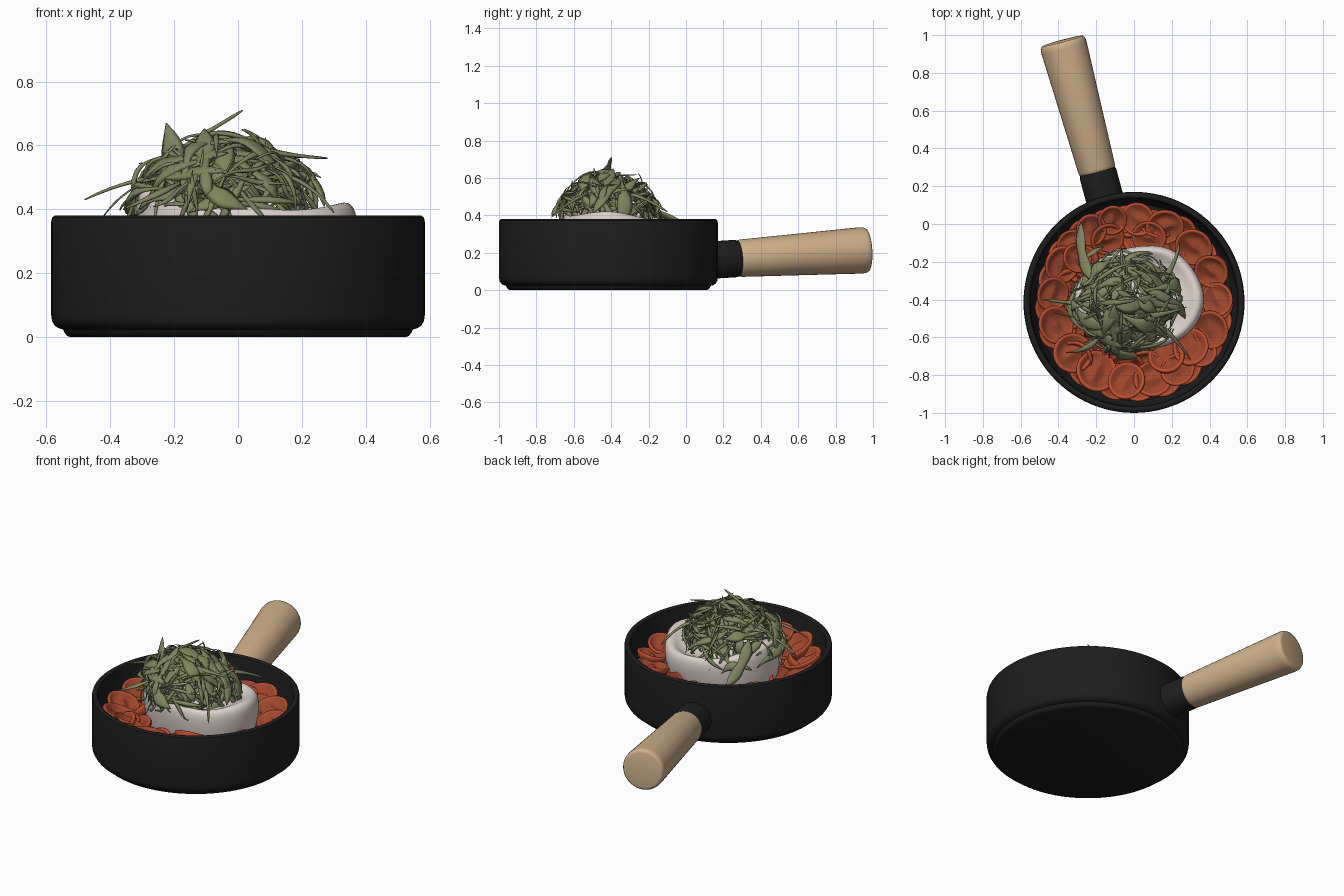
import bpy, bmesh, math, random
from mathutils import Vector, Matrix

if "Cube" in bpy.data.objects:
    bpy.data.objects.remove(bpy.data.objects["Cube"])

random.seed(7)
C = Vector((0, -0.415, 0))          # pan centre


def mat(name, rgb):
    m = bpy.data.materials.new(name)
    m.diffuse_color = (*rgb, 1)
    m.use_nodes = True
    m.node_tree.nodes["Principled BSDF"].inputs["Base Color"].default_value = m.diffuse_color
    return m


BLACK = mat("black_iron", (0.0125, 0.0125, 0.0127))
WOOD = mat("pale_wood", (0.62, 0.43, 0.255))
RED = mat("tomato_skin", (0.50, 0.075, 0.03))
CUT = mat("tomato_cut", (0.34, 0.06, 0.025))
WHITE = mat("soft_cheese", (0.72, 0.64, 0.59))
GREEN = mat("herb_green", (0.21, 0.23, 0.11))


def finish(bm, name, mats, angle=50, subsurf=0):
    bmesh.ops.recalc_face_normals(bm, faces=bm.faces[:])
    me = bpy.data.meshes.new(name)
    bm.to_mesh(me)
    bm.free()
    for m in mats:
        me.materials.append(m)
    for p in me.polygons:
        p.use_smooth = True
    me.set_sharp_from_angle(angle=math.radians(angle))
    ob = bpy.data.objects.new(name, me)
    bpy.context.collection.objects.link(ob)
    if subsurf:
        s = ob.modifiers.new("smooth", 'SUBSURF')
        s.levels = s.render_levels = subsurf
    return ob


def rings_to_faces(bm, rings, idx=lambda i: 0, close=True):
    for i in range(len(rings) - 1):
        a, b = rings[i], rings[i + 1]
        n = len(a)
        for k in range(n):
            f = bm.faces.new((a[k], a[(k + 1) % n], b[(k + 1) % n], b[k]))
            f.material_index = idx(i)
    if close:
        bm.faces.new(rings[0][::-1])
        f = bm.faces.new(rings[-1])
        f.material_index = idx(len(rings) - 1)


def lathe(bm, prof, n, M, idx=lambda i: 0, wob=None):
    rings = []
    for j, (r, z) in enumerate(prof):
        ring = []
        for k in range(n):
            a = 2 * math.pi * k / n
            dz = wob(j, a) if wob else 0
            ring.append(bm.verts.new(M @ Vector((r * math.cos(a), r * math.sin(a), z + dz))))
        rings.append(ring)
    rings_to_faces(bm, rings, idx)


# Pan body with foot and rounded rim
bm = bmesh.new()
lathe(bm, [(.525, 0), (.535, .004), (.543, .014), (.548, .024), (.56, .027), (.574, .036), (.582, .05),
           (.585, .07), (.585, .36), (.582, .374), (.574, .38), (.562, .38), (.553, .374), (.549, .36),
           (.54, .08), (.52, .05)], 96, Matrix.Translation(C))
finish(bm, "pan", [BLACK], 40)

# Collar and wooden handle share one slightly rising axis
start, end = Vector((-.193, .275, .17)), Vector((-.38, .969, .215))
axis = end - start
L = axis.length
M = Matrix.Translation(start) @ axis.to_track_quat('Z', 'Y').to_matrix().to_4x4()
bm = bmesh.new()
lathe(bm, [(.1, -.16), (.1, -.01), (.095, .006), (.085, .008)], 40, M)
finish(bm, "handle_collar", [BLACK])
bm = bmesh.new()
lathe(bm, [(.09, 0), (.097, .006), (.1, .02), (.112, L * .5), (.124, L - .035), (.122, L - .015),
           (.115, L - .003), (.105, L)], 40, M)
finish(bm, "wooden_handle", [WOOD])

# Tomato halves: domed skin, rounded lip, dished cut face
tom_prof = [(.3, -.62), (.65, -.5), (.9, -.25), (1, 0), (.98, .08), (.91, .11), (.83, .07),
            (.62, .0), (.34, -.02), (.1, .03)]


def tomato(bm, x, y, z, r, tilt):
    v = Vector((x, y, 0)) - C
    v *= min(1, (.53 - r) / v.length)          # keep inside the wall
    d = v.normalized()
    nrm = Vector((-d.x * tilt + random.uniform(-.22, .22), -d.y * tilt + random.uniform(-.22, .22), 1))
    Mt = (Matrix.Translation(C + v + Vector((0, 0, z))) @ nrm.to_track_quat('Z', 'Y').to_matrix().to_4x4()
          @ Matrix.Rotation(random.uniform(0, 6.28), 4, 'Z') @ Matrix.Diagonal((r * 1.04, r * .97, r, 1)))
    lathe(bm, tom_prof, 24, Mt, lambda i: 1 if i >= 6 else 0,
          lambda j, a: -.2 * abs(math.sin(a)) if j in (7, 8) else 0)


bm = bmesh.new()
spots = [(.17, 0, .1), (.33, -.11, .1), (.02, .03, .09), (-.14, -.08, .09), (-.25, .01, .085),
         (-.41, -.2, .1), (-.43, -.37, .09), (-.43, -.54, .1), (-.33, -.69, .11), (-.21, -.8, .115),
         (-.04, -.83, .1), (.1, -.82, .1), (.23, -.77, .09), (.3, -.65, .1), (.38, -.7, .08),
         (.43, -.57, .1), (.45, -.4, .09), (.44, -.24, .09), (.17, -.7, .1), (-.3, -.18, .08),
         (.08, -.07, .09), (-.36, -.08, .08), (-.12, .04, .08)]
for x, y, r in spots:
    tomato(bm, x, y, random.uniform(.25, .29), r, random.uniform(.1, .6))
for rad, n, z in ((.43, 20, .19), (.35, 18, .19)):     # lower layer filling the gaps
    for k in range(n):
        a = 2 * math.pi * (k + random.random() * .4) / n
        tomato(bm, rad * math.cos(a), C.y + rad * math.sin(a), z + random.uniform(-.01, .03), .1,
               random.uniform(-.9, .3))
finish(bm, "tomato_halves", [RED, CUT], 60)

# Soft cheese: irregular block with raised corners at left and right
rad = [.37, .34, .33, .28, .29, .32, .36, .33, .29, .26, .29, .34]
top = [.43, .385, .37, .38, .39, .44, .495, .44, .41, .41, .39, .405]
prof = [(.6, .07, 0), (.9, .12, 0), (1, .24, 0), (1.03, -.06, 1), (1.0, -.01, 1), (.92, .008, 1),
        (.82, -.01, 1), (.66, -.04, 1), (.3, -.03, 1)]
bm = bmesh.new()
rings = []
for s, z, rel in prof:
    rings.append([bm.verts.new((.02 + rad[k] * s * math.cos(k * math.pi / 6),
                                -.4 + rad[k] * s * math.sin(k * math.pi / 6),
                                z + rel * top[k])) for k in range(12)])
rings_to_faces(bm, rings)
finish(bm, "cheese", [WHITE], 180, 2)

# Herb heap: tapered flat strands and leaves
H = Vector((-.045, -.42, .37))


def strand(bm, pts, w, lobes):
    n, ph, rings = len(pts), random.uniform(0, 6), []
    for i, p in enumerate(pts):
        t = i / (n - 1)
        tan = (pts[min(i + 1, n - 1)] - pts[max(i - 1, 0)]).normalized()
        out = (p - H + Vector((0, 0, .15))).normalized()
        side = tan.cross(out).normalized()
        nor = side.cross(tan)
        ww = .0015 + w * math.sin(math.pi * t) ** .8 * (1 + lobes * math.sin(9 * t + ph))
        th = min(.009, .0015 + ww * .45)
        rings.append([bm.verts.new(p + side * ww * a + nor * th * b)
                      for a, b in ((1, 0), (.5, .85), (-.5, .85), (-1, 0), (-.5, -.85), (.5, -.85))])
    rings_to_faces(bm, rings)


def bezier(a, b, c, n=14):
    a, b, c = Vector(a), Vector(b), Vector(c)
    return [a * (1 - t) ** 2 + b * 2 * t * (1 - t) + c * t * t for t in (i / (n - 1) for i in range(n))]


bm = bmesh.new()
for k in range(210):
    a, up = random.uniform(0, 2 * math.pi), random.uniform(.12, 1)
    q = math.sqrt(1 - up * up)
    u = Vector((q * math.cos(a), q * math.sin(a), up))
    d = u.cross(Vector((random.uniform(-1, 1), random.uniform(-1, 1), random.uniform(-1, 1)))).normalized()
    span, layer, ph = random.uniform(.35, .85), random.uniform(.72, 1.03), random.uniform(0, 6)
    pts = []
    for i in range(13):
        t = (i / 12 - .5) * 2
        v = (u + d * t * span).normalized()
        s = layer * (1 + .05 * math.sin(4 * t + ph) + .1 * t * t * random.Random(k).random())
        zz = max(v.z, -.12)
        pts.append(H + Vector((v.x * .295 * s, v.y * .27 * s, zz * .26 * s)))
    big = random.random() < .25
    strand(bm, pts, random.uniform(.018, .03) if big else random.uniform(.005, .010), .55)

# Individual leaves that shape the silhouette: start, bend, tip, half width
leaves = [((-.25, -.5, .37), (-.17, -.52, .5), (-.225, -.42, .67), .04),
          ((-.2, -.42, .58), (-.08, -.42, .65), (.015, -.4, .71), .014),
          ((-.15, -.4, .6), (-.05, -.45, .69), (.1, -.42, .57), .035),
          ((-.05, -.5, .62), (.1, -.5, .57), (.28, -.44, .56), .014),
          ((-.12, -.45, .5), (-.3, -.42, .52), (-.48, -.4, .43), .013),
          ((-.2, -.5, .5), (-.33, -.5, .5), (-.42, -.47, .38), .003),
          ((-.22, -.3, .5), (-.3, -.17, .42), (-.28, .01, .34), .035),
          ((-.3, -.22, .36), (-.22, -.14, .44), (-.16, -.12, .34), .02),
          ((-.1, -.6, .5), (-.12, -.72, .46), (.03, -.7, .4), .035),
          ((-.15, -.55, .5), (-.22, -.68, .46), (-.36, -.68, .4), .012),
          ((.1, -.35, .52), (.22, -.25, .52), (.24, -.1, .42), .014),
          ((.1, -.5, .52), (.22, -.6, .5), (.3, -.72, .39), .01),
          ((.05, -.35, .6), (.25, -.4, .55), (.27, -.5, .41), .03),
          ((-.1, -.62, .38), (-.06, -.68, .5), (-.02, -.5, .62), .03),
          ((-.1, -.25, .5), (.02, -.12, .5), (.1, -.16, .4), .02)]
for a, b, c, w in leaves:
    strand(bm, bezier(a, b, c), w, .3)
finish(bm, "herb_heap", [GREEN], 180)
